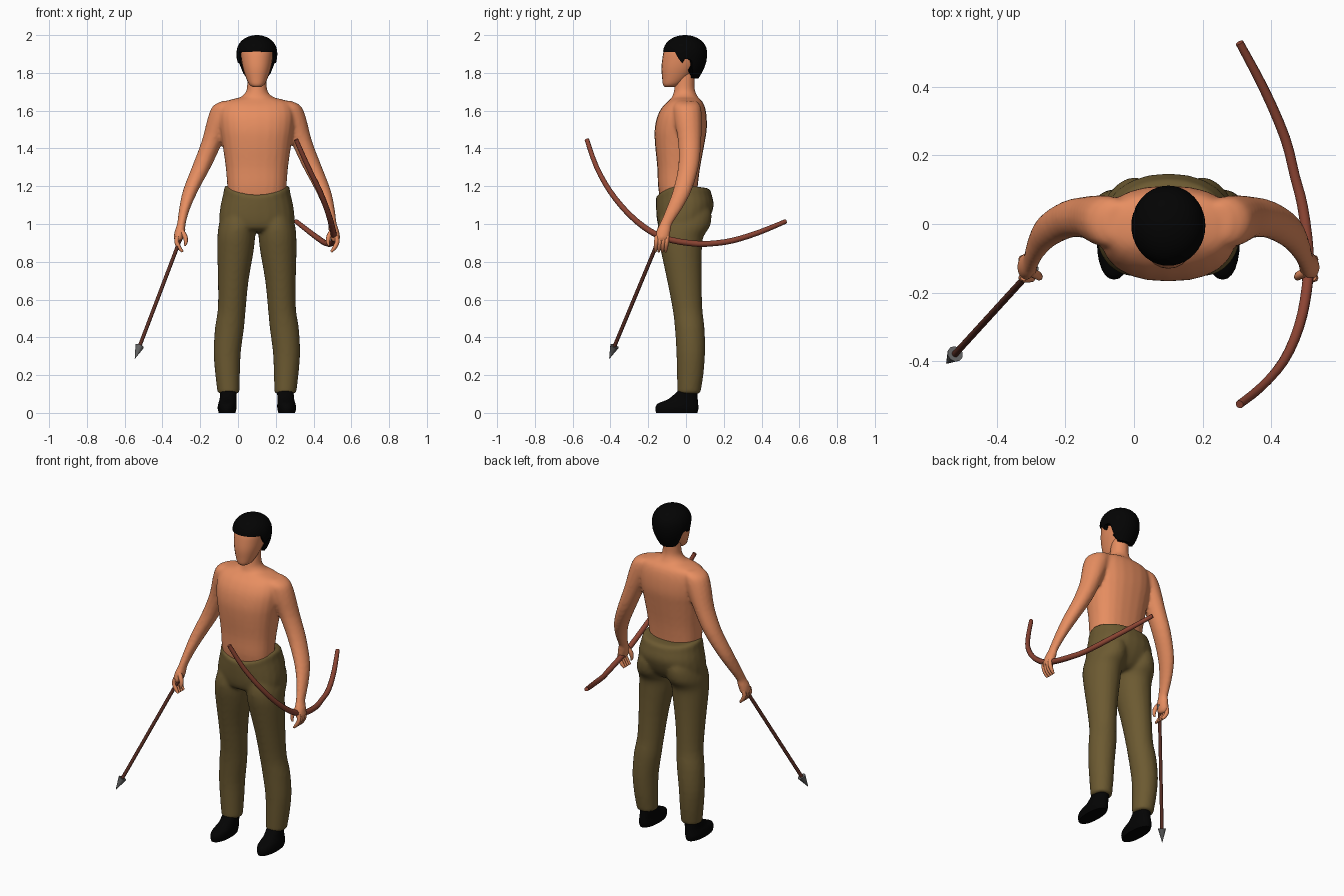
import bpy, bmesh, math
from mathutils import Vector

if "Cube" in bpy.data.objects:
    bpy.data.objects.remove(bpy.data.objects["Cube"])

CX = 0.1  # body centre line


def material(name, rgb):
    m = bpy.data.materials.new(name)
    m.diffuse_color = (*rgb, 1)
    m.use_nodes = True
    m.node_tree.nodes["Principled BSDF"].inputs["Base Color"].default_value = m.diffuse_color
    return m


SKIN = material("skin", (0.84, 0.285, 0.125))
CLOTH = material("olive cloth", (0.15, 0.102, 0.031))
BLACK = material("black", (0.001, 0.001, 0.001))
WOOD = material("red wood", (0.27, 0.06, 0.034))
DARK = material("dark wood", (0.10, 0.027, 0.017))
METAL = material("grey metal", (0.13, 0.13, 0.13))


def skin(name, rings, mat, angle=50):
    """Join rings of points into a closed smooth surface."""
    bm = bmesh.new()
    loops = [[bm.verts.new(p) for p in r] for r in rings]
    n = len(loops[0])
    for a, b in zip(loops, loops[1:]):
        for i in range(n):
            j = (i + 1) % n
            bm.faces.new((a[i], a[j], b[j], b[i]))
    bm.faces.new(loops[0][::-1])
    bm.faces.new(loops[-1])
    bmesh.ops.recalc_face_normals(bm, faces=bm.faces)
    me = bpy.data.meshes.new(name)
    bm.to_mesh(me)
    bm.free()
    me.materials.append(mat)
    me.polygons.foreach_set("use_smooth", [True] * len(me.polygons))
    me.set_sharp_from_angle(angle=math.radians(angle))
    ob = bpy.data.objects.new(name, me)
    bpy.context.collection.objects.link(ob)
    return ob


def smooth(rows, steps=3):
    """Catmull-Rom interpolation of rows of numbers."""
    out = []
    for k in range(len(rows) - 1):
        a, b, c, d = (rows[max(0, min(len(rows) - 1, k + o))] for o in (-1, 0, 1, 2))
        for s in range(steps):
            t = s / steps
            out.append([0.5 * (2 * q + (r - p) * t + (2 * p - 5 * q + 4 * r - s4) * t * t
                               + (3 * q - p - 3 * r + s4) * t ** 3)
                        for p, q, r, s4 in zip(a, b, c, d)])
    return out + [list(rows[-1])]


def loft(name, rows, mat, side=1, power=2.0, dip=None, n=24):
    """rows: z, offset from centre line, half width, front y, back y."""
    rings = []
    for z, d, rx, yf, yb in smooth(rows):
        ring = []
        for i in range(n):
            t = 2 * math.pi * i / n
            c, s = math.cos(t), math.sin(t)
            x = CX + side * d + rx * math.copysign(abs(c) ** (2 / power), c)
            y = (yf + yb) / 2 + (yb - yf) / 2 * math.copysign(abs(s) ** (2 / power), s)
            ring.append((x, y, z + (dip(z, s) if dip else 0)))
        rings.append(ring)
    return skin(name, rings, mat)


def tube(name, rows, mat, n=10, steps=3):
    """rows: x, y, z, radius."""
    pts = smooth(rows, steps)
    rings = []
    for i, p in enumerate(pts):
        v = Vector(p[:3])
        tan = Vector(pts[min(i + 1, len(pts) - 1)][:3]) - Vector(pts[max(i - 1, 0)][:3])
        u = tan.cross(Vector((1, 0, 0))).normalized()
        w = tan.cross(u).normalized()
        rings.append([v + p[3] * (u * math.cos(2 * math.pi * k / n) + w * math.sin(2 * math.pi * k / n))
                      for k in range(n)])
    return skin(name, rings, mat)


def blend(name, parts, voxel, rounds):
    """Fuse overlapping parts into one softly blended surface."""
    bpy.ops.object.select_all(action='DESELECT')
    for p in parts:
        p.select_set(True)
    ob = bpy.context.view_layer.objects.active = parts[0]
    bpy.ops.object.join()
    ob.name = name
    rm = ob.modifiers.new("fuse", 'REMESH')
    rm.mode, rm.voxel_size, rm.use_smooth_shade = 'VOXEL', voxel, True
    sm = ob.modifiers.new("soften", 'SMOOTH')
    sm.factor, sm.iterations = 0.5, rounds


# Torso, neck and head
body = [loft("torso", [(1.12, 0, .15, -.135, .055), (1.2, 0, .157, -.148, .062), (1.3, 0, .165, -.152, .075),
                       (1.42, 0, .182, -.164, .097), (1.5, 0, .195, -.166, .11), (1.57, 0, .2, -.152, .109),
                       (1.62, 0, .19, -.125, .1), (1.65, 0, .165, -.095, .085), (1.672, 0, .08, -.07, .06)],
             SKIN, power=2.4),
        loft("neck", [(1.63, 0, .16, -.09, .08), (1.67, 0, .09, -.075, .065), (1.695, 0, .061, -.066, .052),
                      (1.73, 0, .052, -.06, .045), (1.82, 0, .05, -.05, .05)], SKIN)]
loft("head", [(1.726, 0, .022, -.112, -.06), (1.738, 0, .04, -.122, -.03), (1.77, 0, .056, -.126, .01),
              (1.82, 0, .073, -.13, .055), (1.87, 0, .083, -.126, .085), (1.92, 0, .086, -.116, .09),
              (1.96, 0, .07, -.09, .07), (1.985, 0, .03, -.04, .03)], SKIN, power=2.15)


# Hair cap: lower edge follows the brow, sideburns and nape
def hair_edge(f):
    keys = [(-1, 1.77), (-.5, 1.775), (-.3, 1.87), (0, 1.875), (.22, 1.845), (.4, 1.91), (1, 1.912)]
    for (a, za), (b, zb) in zip(keys, keys[1:]):
        if f <= b:
            return za + (zb - za) * (f - a) / (b - a)
    return keys[-1][1]


def hair_scale(z):
    if z > 1.9:
        return max(0, 1 - ((z - 1.9) / .1) ** 2.3) ** 0.5
    return 1 - .4 * ((1.9 - z) / .13) ** 2


hair = []
for k in range(-1, 13):
    ring = []
    for i in range(40):
        t = 2 * math.pi * i / 40
        low = hair_edge(-math.sin(t))
        z = low + (1.9998 - low) * math.sin(max(k, 0) / 12 * math.pi / 2)
        s = hair_scale(z) * (0.75 if k < 0 else 1)
        ring.append((CX + .108 * s * math.cos(t), -.005 + .117 * s * math.sin(t), z))
    hair.append(ring)
skin("hair", hair, BLACK)


# Trousers: hips with a dipped waistband
def waist_dip(z, s):
    w = max(0, min(1, (z - 1.08) / .11))
    return -w * s * s * (.05 if s < 0 else .012)


trousers = [loft("trouser_hips",
                 [(.96, 0, .15, -.11, .06), (.98, 0, .19, -.142, .09), (1.03, 0, .2, -.155, .125),
                  (1.1, 0, .192, -.159, .147), (1.16, 0, .178, -.159, .137), (1.2, 0, .17, -.157, .12),
                  (1.203, 0, .14, -.13, .05)], CLOTH, power=2.2, dip=waist_dip)]

for label, s in (("right", -1), ("left", 1)):
    # Trouser leg and shoe
    trousers.append(loft(label + "_trouser_leg",
                         [(1.12, .09, .06, -.09, .11), (1.06, .095, .088, -.13, .135), (.99, .103, .1, -.15, .128),
                          (.93, .109, .1, -.148, .092), (.85, .114, .096, -.132, .084), (.7, .125, .081, -.1, .083),
                          (.55, .133, .074, -.071, .087), (.45, .145, .077, -.059, .098),
                          (.32, .157, .072, -.051, .101), (.2, .155, .065, -.048, .092),
                          (.102, .15, .058, -.046, .076)], CLOTH, s))
    loft(label + "_shoe",
         [(0, .158, .044, -.158, .06), (.025, .158, .05, -.162, .066), (.05, .156, .048, -.148, .064),
          (.075, .153, .044, -.09, .062), (.12, .15, .044, -.04, .06)], BLACK, s, power=2.2)
    # Arm with palm
    body.append(loft(label + "_arm",
                     [(1.652, .14, .04, -.045, .055), (1.625, .165, .068, -.067, .077),
                      (1.56, .19, .071, -.064, .084), (1.44, .235, .057, -.043, .081),
                      (1.31, .29, .051, -.041, .069), (1.18, .35, .041, -.069, .031),
                      (1.08, .383, .029, -.106, -.021), (1.0, .4, .023, -.14, -.073),
                      (.965, .407, .028, -.157, -.08), (.925, .415, .026, -.164, -.088),
                      (.905, .416, .017, -.157, -.103)], SKIN, s, n=16))
    # Curled fingers and thumb
    for k in range(4):
        y = -.1 - .018 * k
        tube(f"{label}_finger_{k + 1}", [(CX + s * .42, y, .935, .012), (CX + s * .425, y - .003, .905, .012),
                                         (CX + s * .411, y - .006, .875, .011),
                                         (CX + s * .393, y - .008, .853, .006)], SKIN, 8)
    tube(label + "_thumb", [(CX + s * .4, -.14, .965, .014), (CX + s * .381, -.15, .935, .013),
                            (CX + s * .376, -.155, .905, .01), (CX + s * .382, -.157, .885, .005)], SKIN, 8)

blend("torso_and_arms", body, .009, 5)
blend("trousers", trousers, .01, 5)

# Bow stave
tube("bow", [(.307, -.525, 1.447, .012), (.37, -.475, 1.305, .013), (.435, -.40, 1.17, .014),
             (.48, -.30, 1.05, .015), (.503, -.19, .962, .016), (.508, -.085, .917, .016),
             (.491, .05, .896, .016), (.468, .14, .897, .015), (.44, .25, .913, .015),
             (.38, .39, .957, .014), (.307, .528, 1.014, .012)], WOOD)

# Arrow: shaft, pointed head and nock
A, B = Vector((-.292, -.128, .955)), Vector((-.546, -.406, .287))


def along(t, r):
    return (*A.lerp(B, t), r)


tube("arrow_shaft", [along(.01, .01), along(.93, .01)], DARK, steps=1)
tube("arrow_head", [along(.9, .024), along(1, .001)], METAL, steps=1)
tube("arrow_nock", [along(.0, .015), along(.03, .012)], METAL, steps=1)
